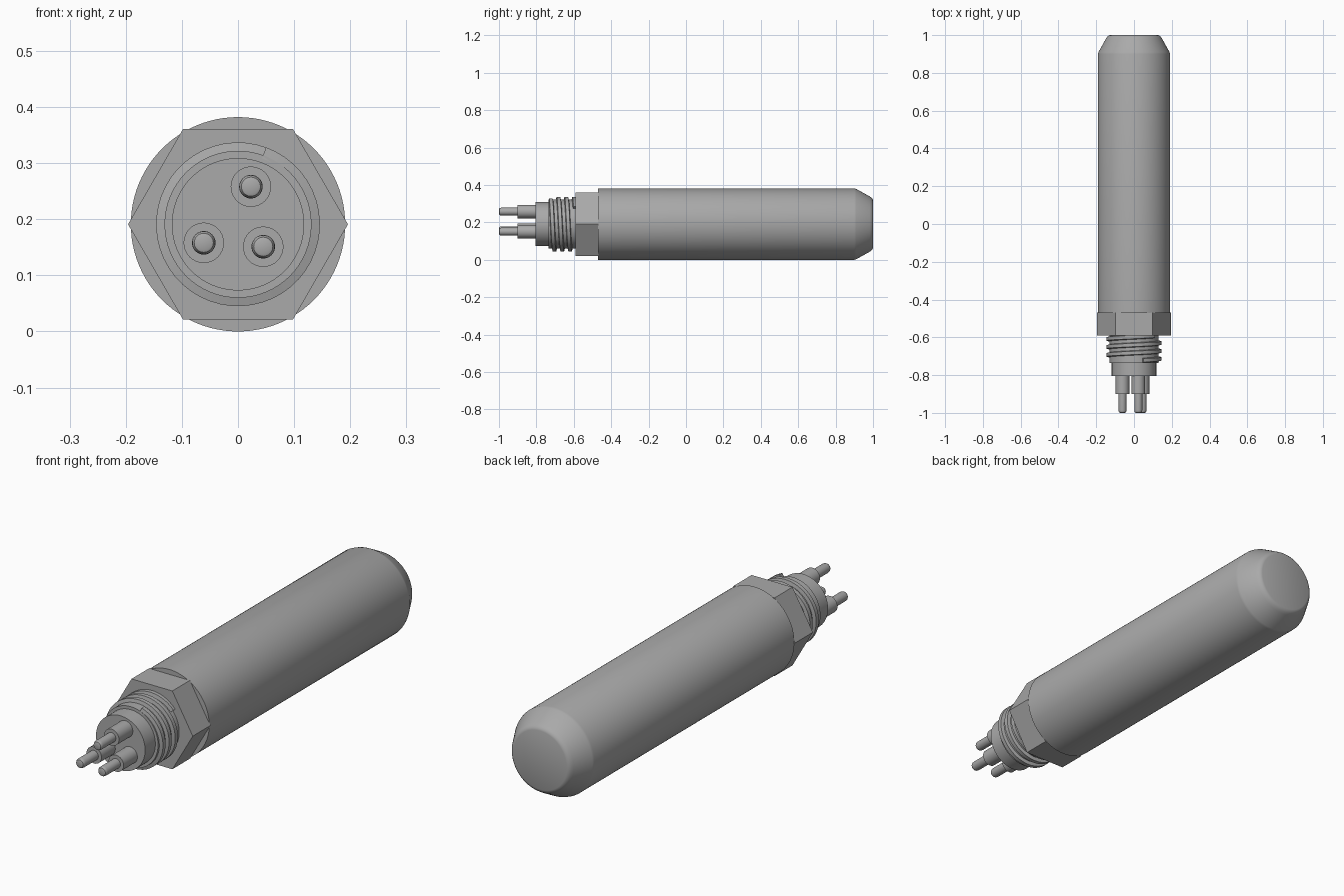
import bpy, bmesh, math

cube = bpy.data.objects.get("Cube")
if cube:
    bpy.data.objects.remove(cube)

AXIS_Z = 0.191

metal = bpy.data.materials.new("grey_metal")
metal.use_nodes = True
GREY = (0.4, 0.4, 0.4, 1)
metal.diffuse_color = GREY
metal.node_tree.nodes["Principled BSDF"].inputs["Base Color"].default_value = GREY


def finish(name, bm, smooth=True):
    bmesh.ops.recalc_face_normals(bm, faces=bm.faces)
    mesh = bpy.data.meshes.new(name)
    bm.to_mesh(mesh)
    bm.free()
    mesh.materials.append(metal)
    obj = bpy.data.objects.new(name, mesh)
    bpy.context.collection.objects.link(obj)
    if smooth:
        bpy.ops.object.select_all(action='DESELECT')
        obj.select_set(True)
        bpy.context.view_layer.objects.active = obj
        bpy.ops.object.shade_smooth_by_angle(angle=math.radians(25))
    return obj


def bridge(bm, a, b):
    for i in range(len(a)):
        j = (i + 1) % len(a)
        bm.faces.new((a[i], a[j], b[j], b[i]))


def lathe(name, profile, sides=64, x=0, z=AXIS_Z, smooth=True):
    """Revolve (radius, y) points about an axis parallel to y, with capped ends."""
    bm = bmesh.new()
    rings = []
    for r, y in profile:
        angles = [math.tau * i / sides for i in range(sides)]
        rings.append([bm.verts.new((x + r * math.cos(a), y, z + r * math.sin(a)))
                      for a in angles])
    for a, b in zip(rings, rings[1:]):
        bridge(bm, a, b)
    bm.faces.new(rings[0])
    bm.faces.new(rings[-1])
    return finish(name, bm, smooth)


def thread(name, root, crest, y0, pitch, turns, start, steps=48):
    """Sweep a trapezoid ridge along a right-handed helix."""
    bm = bmesh.new()
    section = [(root, -0.014), (crest, -0.009), (crest, 0.009), (root, 0.014)]
    rings = []
    for i in range(int(turns * steps) + 1):
        t = start + math.tau * i / steps
        y = y0 + pitch * i / steps
        rings.append([bm.verts.new((r * math.sin(t), y + dy, AXIS_Z + r * math.cos(t)))
                      for r, dy in section])
    for a, b in zip(rings, rings[1:]):
        bridge(bm, a, b)
    bm.faces.new(rings[0])
    bm.faces.new(rings[-1])
    return finish(name, bm)


# Main barrel with a softened conical tail
lathe("barrel", [(0.191, -0.47), (0.191, 0.9), (0.188, 0.91), (0.148, 0.982),
                 (0.142, 0.991), (0.135, 0.997), (0.127, 1.0)], 96)

# Hexagonal nut section
lathe("hex_nut", [(0.196, -0.59), (0.196, -0.468)], 6, smooth=False)

# Threaded neck and its front collar
lathe("front_collar", [(0.118, -0.805), (0.118, -0.72)])
lathe("thread_core", [(0.131, -0.735), (0.131, -0.58)])
thread("thread_ridge", 0.125, 0.146, -0.722, 0.042, 3.1, math.radians(20))

# Three contact pins in their sleeves
for side, px, pz in (("upper", 0.023, 0.258), ("right", -0.061, 0.158), ("left", 0.045, 0.151)):
    lathe(side + "_sleeve", [(0.036, -0.9), (0.036, -0.8)], 32, px, pz)
    lathe(side + "_pin", [(0.012, -1.0), (0.017, -0.998), (0.02, -0.993), (0.021, -0.986),
                          (0.021, -0.89)], 32, px, pz)
